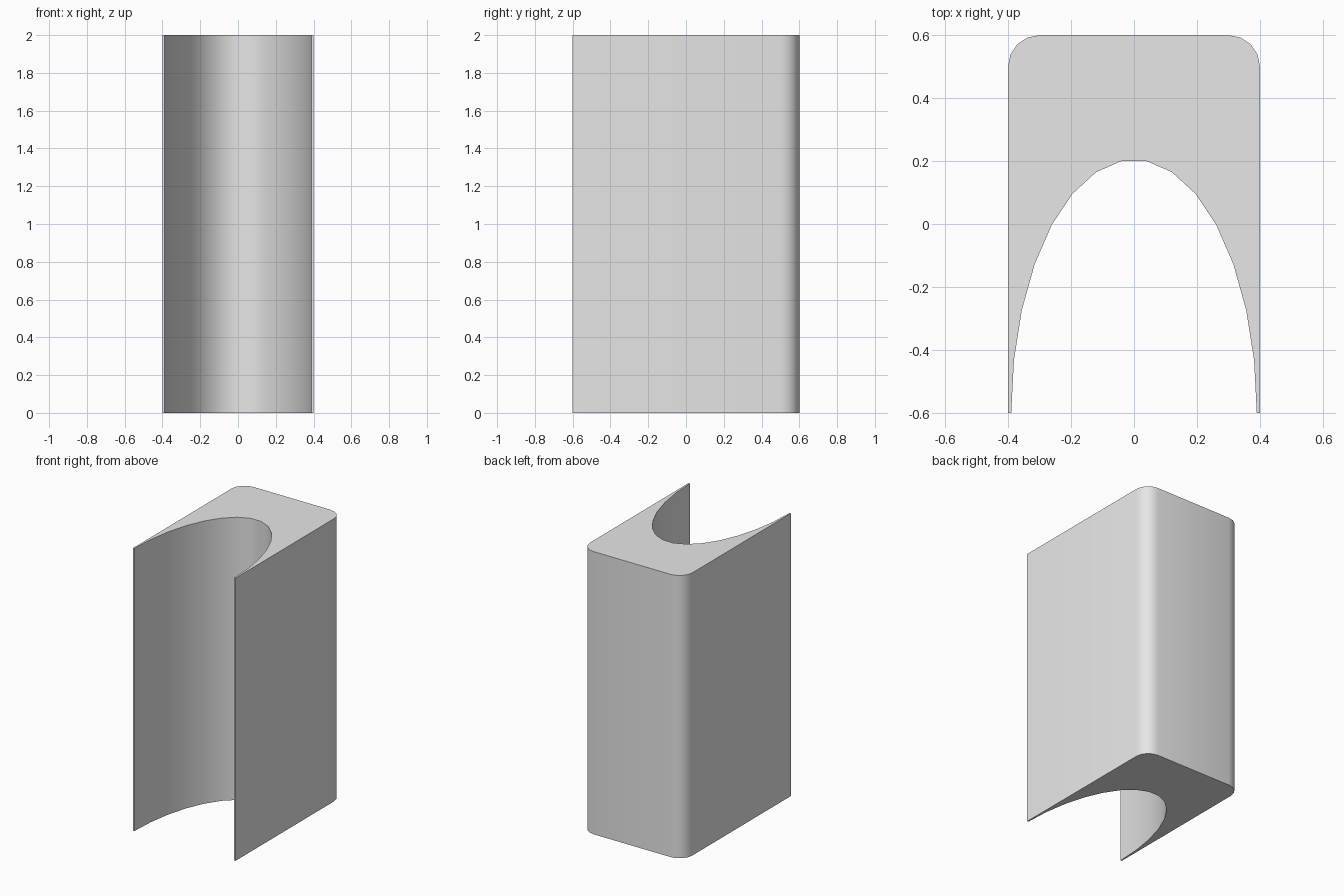
import bpy
import bmesh
from math import cos, sin, pi, radians

if "Cube" in bpy.data.objects:
    bpy.data.objects.remove(bpy.data.objects["Cube"], do_unlink=True)

HALF_W, HALF_D, HEIGHT = 0.4, 0.6, 2.0
RADIUS, CORNER_STEPS = 0.1, 4
HOLLOW_W, HOLLOW_D, HOLLOW_STEPS = 0.39, 0.804, 15


def arc(cx, cy, rx, ry, start, end, steps):
    """Points along an elliptical arc, both ends included."""
    angles = [start + (end - start) * i / steps for i in range(steps + 1)]
    return [(cx + rx * cos(a), cy + ry * sin(a)) for a in angles]


# Plan outline: straight sides, rounded back corners, arched hollow at the front
outline = [(HALF_W, -HALF_D)]
outline += arc(HALF_W - RADIUS, HALF_D - RADIUS, RADIUS, RADIUS, 0, pi / 2, CORNER_STEPS)
outline += arc(RADIUS - HALF_W, HALF_D - RADIUS, RADIUS, RADIUS, pi / 2, pi, CORNER_STEPS)
outline += [(-HALF_W, -HALF_D)]
outline += arc(0, -HALF_D, HOLLOW_W, HOLLOW_D, pi, 0, HOLLOW_STEPS)

# Raise the outline into a solid block
bm = bmesh.new()
base = bm.faces.new([bm.verts.new((x, y, 0)) for x, y in outline])
raised = bmesh.ops.extrude_face_region(bm, geom=[base], use_keep_orig=True)
top = [v for v in raised["geom"] if isinstance(v, bmesh.types.BMVert)]
bmesh.ops.translate(bm, vec=(0, 0, HEIGHT), verts=top)
bmesh.ops.recalc_face_normals(bm, faces=bm.faces)
mesh = bpy.data.meshes.new("hollowed_block")
bm.to_mesh(mesh)
bm.free()

block = bpy.data.objects.new("hollowed_block", mesh)
bpy.context.collection.objects.link(block)

# Plain grey surface
grey = bpy.data.materials.new("light_grey")
grey.use_nodes = True
grey.diffuse_color = (0.8, 0.8, 0.8, 1)
shader = next(n for n in grey.node_tree.nodes if n.type == "BSDF_PRINCIPLED")
shader.inputs["Base Color"].default_value = grey.diffuse_color
mesh.materials.append(grey)

# Smooth the curved walls, keep the rims sharp
bpy.ops.object.select_all(action="DESELECT")
block.select_set(True)
bpy.context.view_layer.objects.active = block
bpy.ops.object.shade_smooth_by_angle(angle=radians(30))
